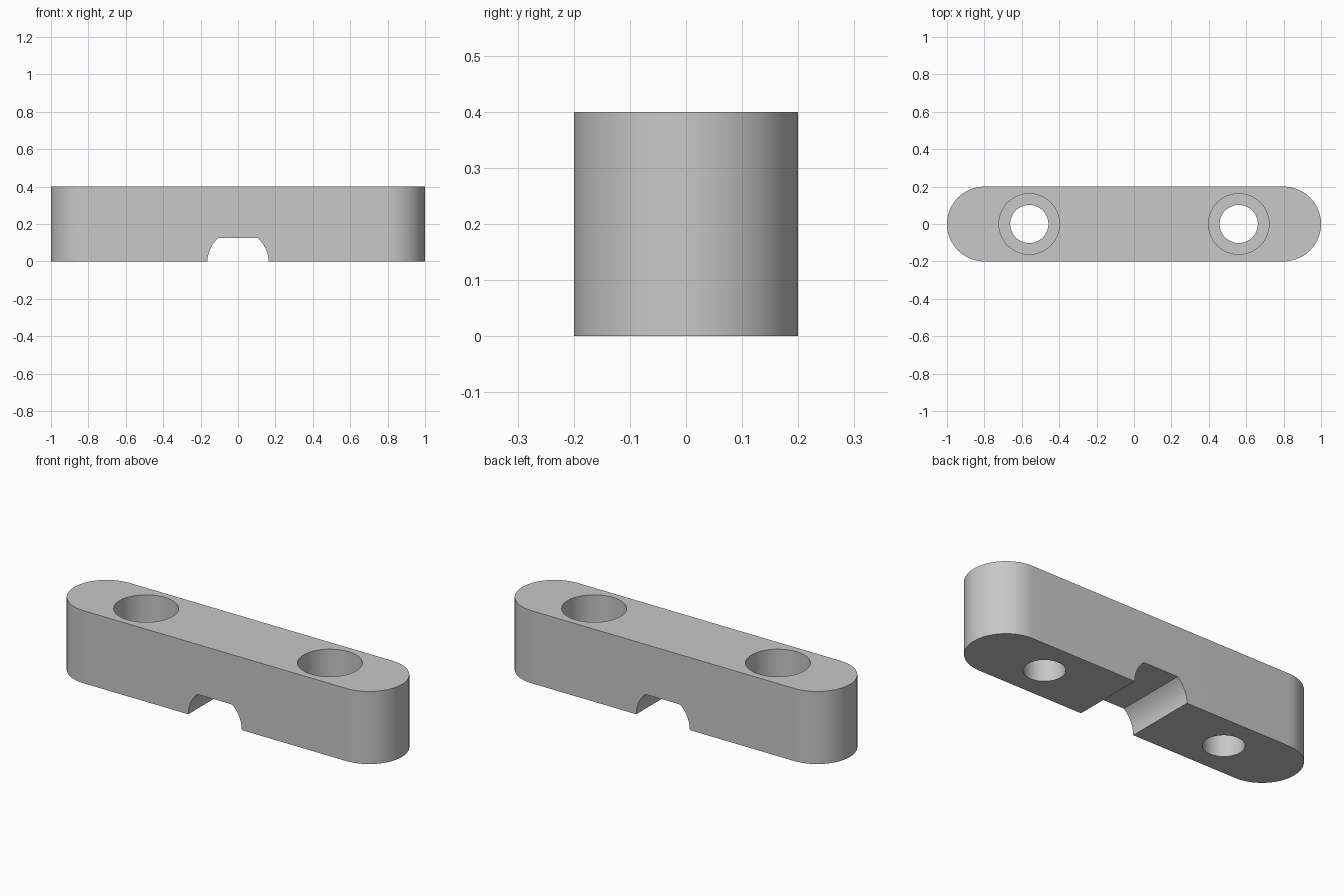
import bpy
import bmesh
from math import cos, sin, pi, radians, asin

old = bpy.data.objects.get("Cube")
if old:
    bpy.data.objects.remove(old, do_unlink=True)

LENGTH, WIDTH, HEIGHT = 2.0, 0.4, 0.4
HOLE_X, HOLE_R, BORE_R, SEAT_Z = 0.56, 0.102, 0.162, 0.2
NOTCH_R, NOTCH_H = 0.163, 0.125

grey = bpy.data.materials.new("plain grey")
grey.use_nodes = True
colour = (0.58, 0.58, 0.58, 1)
grey.diffuse_color = colour
grey.node_tree.nodes["Principled BSDF"].inputs["Base Color"].default_value = colour


def arc(cx, r, start, end, steps):
    """Points along an arc centred on (cx, 0)."""
    angles = [start + (end - start) * i / steps for i in range(steps + 1)]
    return [(cx + r * cos(a), r * sin(a)) for a in angles]


def prism(name, outline, low, high, along_y=False):
    """Extrude a closed outline along z, or along y."""
    bm = bmesh.new()
    place = (lambda u, v: (u, low, v)) if along_y else (lambda u, v: (u, v, low))
    face = bm.faces.new([bm.verts.new(place(u, v)) for u, v in outline])
    new = bmesh.ops.extrude_face_region(bm, geom=[face])["geom"]
    move = (0, high - low, 0) if along_y else (0, 0, high - low)
    bmesh.ops.translate(bm, vec=move, verts=[g for g in new if isinstance(g, bmesh.types.BMVert)])
    bmesh.ops.recalc_face_normals(bm, faces=bm.faces)
    mesh = bpy.data.meshes.new(name)
    bm.to_mesh(mesh)
    bm.free()
    mesh.materials.append(grey)
    obj = bpy.data.objects.new(name, mesh)
    bpy.context.collection.objects.link(obj)
    return obj


# Bar with rounded ends
end_x = (LENGTH - WIDTH) / 2
outline = arc(end_x, WIDTH / 2, -pi / 2, pi / 2, 32) + arc(-end_x, WIDTH / 2, pi / 2, 3 * pi / 2, 32)
bar = prism("mounting_bar", outline, 0, HEIGHT)

# Counterbored screw holes
cutters = []
for side, x in (("left", HOLE_X), ("right", -HOLE_X)):
    for part, r, low in (("hole", HOLE_R, -0.1), ("counterbore", BORE_R, SEAT_Z)):
        cutters.append(prism(f"{side}_{part}_cutter", arc(x, r, 0, 2 * pi, 64)[:-1], low, HEIGHT + 0.1))

# Round channel with a flat roof across the underside
top = asin(NOTCH_H / NOTCH_R)
channel = arc(0, NOTCH_R, 0, top, 16) + arc(0, NOTCH_R, pi - top, pi, 16)
channel += [(-NOTCH_R, -0.1), (NOTCH_R, -0.1)]
cutters.append(prism("channel_cutter", channel, -WIDTH, WIDTH, along_y=True))

# Cut the bar, then discard the cutters
bpy.ops.object.select_all(action="DESELECT")
bpy.context.view_layer.objects.active = bar
bar.select_set(True)
for cutter in cutters:
    cutter.hide_render = True
    cut = bar.modifiers.new(cutter.name, "BOOLEAN")
    cut.operation = "DIFFERENCE"
    cut.solver = "EXACT"
    cut.object = cutter
    bpy.ops.object.modifier_apply(modifier=cut.name)
    bpy.data.objects.remove(cutter, do_unlink=True)

bpy.ops.object.shade_smooth_by_angle(angle=radians(30))
